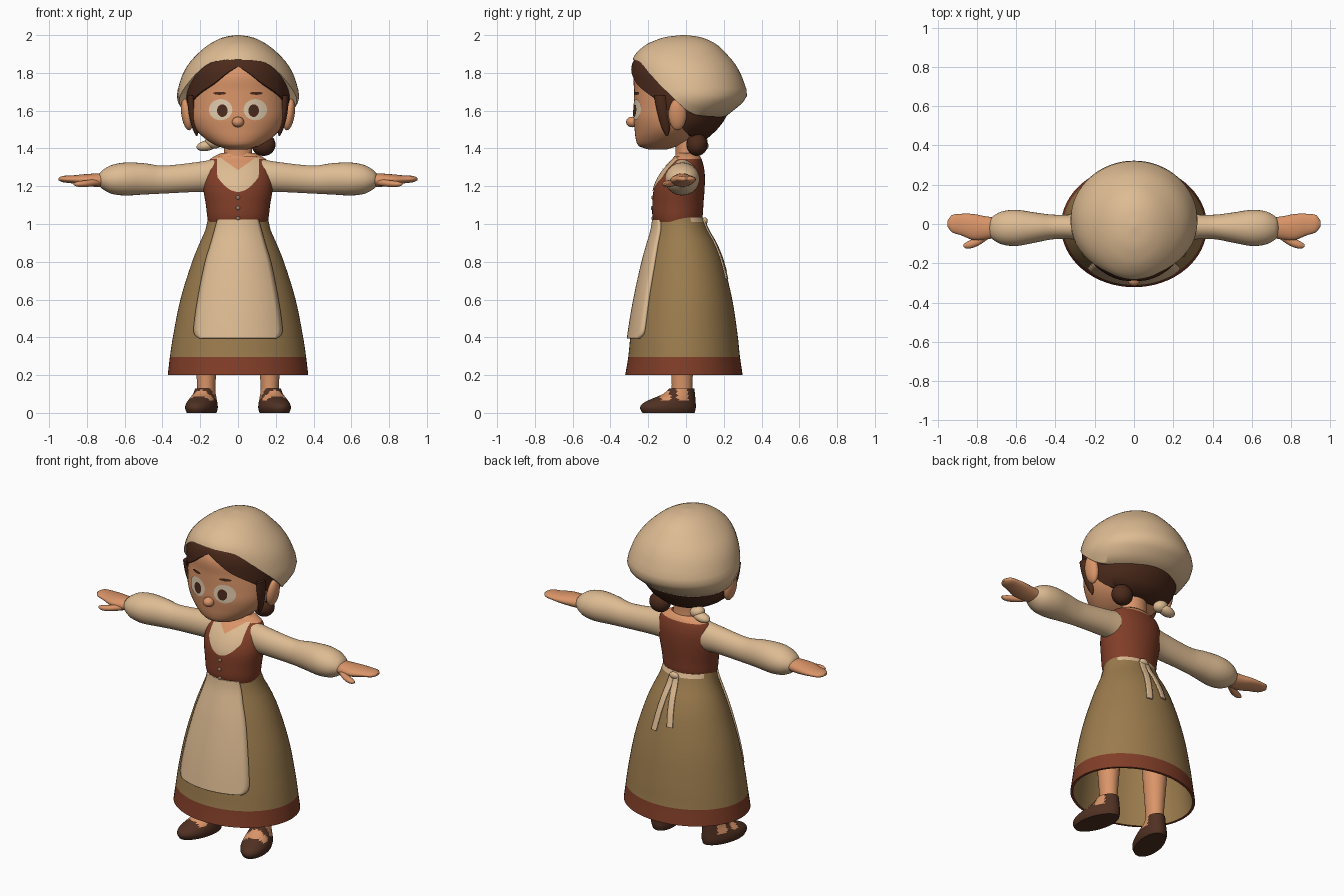
import bpy, bmesh, math
from mathutils import Vector

if "Cube" in bpy.data.objects:
    bpy.data.objects.remove(bpy.data.objects["Cube"])

COLOURS = {
    "cream_cloth": (0.73, 0.50, 0.29), "skin": (0.70, 0.30, 0.14),
    "rust_cloth": (0.22, 0.048, 0.021), "tan_cloth": (0.33, 0.20, 0.075),
    "brown_hair": (0.072, 0.023, 0.011), "shoe_leather": (0.08, 0.03, 0.016),
    "eye_white": (0.75, 0.60, 0.42), "button_grey": (0.35, 0.2, 0.12),
}
MATS = {}
for key, c in COLOURS.items():
    MATS[key] = bpy.data.materials.new(key)
    MATS[key].diffuse_color = (*c, 1)


def at(rows, t):
    """Smoothly interpolate a table whose first column is the parameter."""
    t = min(max(t, rows[0][0]), rows[-1][0])
    i = max(k for k in range(len(rows) - 1) if rows[k][0] <= t)
    a, b = rows[i], rows[i + 1]
    p, q = rows[max(i - 1, 0)], rows[min(i + 2, len(rows) - 1)]
    h = b[0] - a[0]
    s = (t - a[0]) / h
    out = []
    for k in range(1, len(a)):
        ma = (b[k] - p[k]) / (b[0] - p[0]) * h
        mb = (q[k] - a[k]) / (q[0] - a[0]) * h
        out.append((2*s**3 - 3*s*s + 1) * a[k] + (s**3 - 2*s*s + s) * ma
                   + (3*s*s - 2*s**3) * b[k] + (s**3 - s*s) * mb)
    return out


def spread(lo, hi, n):
    return [lo + (hi - lo) * i / n for i in range(n + 1)]


def finish(name, bm, mats, recalc=True):
    bmesh.ops.remove_doubles(bm, verts=bm.verts, dist=1e-5)
    if recalc:
        bmesh.ops.recalc_face_normals(bm, faces=bm.faces)
    me = bpy.data.meshes.new(name)
    bm.to_mesh(me)
    bm.free()
    for m in mats:
        me.materials.append(MATS[m])
    me.shade_smooth()
    me.set_sharp_from_angle(angle=math.radians(50))
    ob = bpy.data.objects.new(name, me)
    bpy.context.collection.objects.link(ob)
    return ob


def loft(name, rings, mats, rule=None):
    """Skin closed rings, cap both ends; rule(strip, centre) picks the material."""
    bm = bmesh.new()
    vs = [[bm.verts.new(p) for p in r] for r in rings]
    n = len(vs[0])
    for i in range(len(vs) - 1):
        for j in range(n):
            k = (j + 1) % n
            f = bm.faces.new((vs[i][j], vs[i][k], vs[i + 1][k], vs[i + 1][j]))
            if rule:
                f.material_index = rule(i, f.calc_center_median())
    bm.faces.new(vs[0][::-1])
    bm.faces.new(vs[-1])
    return finish(name, bm, mats)


# rows for upright bodies: (z, front y, back y, half width)
def ring_point(rows, z, a, shrink=0.0):
    yf, yb, rx = at(rows, z)
    return Vector(((rx - shrink) * math.sin(a),
                   (yf + yb) / 2 - ((yb - yf) / 2 - shrink) * math.cos(a), z))


def ring(rows, z, n=48, shrink=0.0, x=0.0):
    return [ring_point(rows, z, math.tau * j / n, shrink) + Vector((x, 0, 0)) for j in range(n)]


def upright(name, rows, mats, steps=20, rule=None, x=0.0):
    return loft(name, [ring(rows, z, x=x) for z in spread(rows[0][0], rows[-1][0], steps)], mats, rule)


def surface_y(rows, x, z, side=-1):
    yf, yb, rx = at(rows, z)
    return (yf + yb) / 2 + side * (yb - yf) / 2 * math.sqrt(max(0, 1 - (x / rx) ** 2))


def patch(name, rows, z0, z1, half, mat, off, mid=lambda z: 0, side=-1, thick=0.0, nu=16, nv=24):
    """A thin panel that follows the front or back of an upright body."""
    bm = bmesh.new()
    grid = []
    for v in range(nv + 1):
        z = z0 + (z1 - z0) * (1 - math.cos(math.pi * v / nv)) / 2
        xs = [mid(z) + half(z) * (2 * u / nu - 1) for u in range(nu + 1)]
        grid.append([bm.verts.new((x, surface_y(rows, x, z, side) + side * off, z)) for x in xs])
    for v in range(nv):
        for u in range(nu):
            q = (grid[v][u], grid[v][u + 1], grid[v + 1][u + 1], grid[v + 1][u])
            bm.faces.new(q if side < 0 else q[::-1])
    ob = finish(name, bm, [mat], recalc=False)
    if thick:
        mod = ob.modifiers.new("thickness", 'SOLIDIFY')
        mod.thickness, mod.offset = thick, -1


def oval(name, rows, x, z, rx, rz, mat, off):
    patch(name, rows, z - rz, z + rz, lambda h: rx * math.sqrt(max(0, 1 - ((h - z) / rz) ** 2)),
          mat, off, mid=lambda h: x, nu=8, nv=16)


def blob(name, loc, size, mat, tilt=0.0):
    bm = bmesh.new()
    bmesh.ops.create_uvsphere(bm, u_segments=20, v_segments=12, radius=1)
    ob = finish(name, bm, [mat])
    ob.location, ob.scale, ob.rotation_euler = loc, size, (0, tilt, 0)


def limb(name, rows, mat, s, steps=24, n=24):
    """Loft along x; rows are (x, y, z, y radius, z radius)."""
    rings = []
    for x in spread(rows[0][0], rows[-1][0], steps):
        y, z, ry, rz = at(rows, x)
        rings.append([(s * x, y + ry * math.cos(math.tau * j / n), z + rz * math.sin(math.tau * j / n))
                      for j in range(n)])
    loft(name, rings, [mat])


def dome(name, rows, rim, mat, n=64, steps=18):
    """Cap whose lower edge height varies with the angle from the front."""
    top, rings = rows[-1][0], []
    for i in range(steps + 1):
        t, r = math.sin(math.pi / 2 * i / steps), []
        for j in range(n):
            a = math.tau * j / n
            low = at(rim, math.degrees(min(a, math.tau - a)))[0]
            r.append(ring_point(rows, low + (top - low) * t, a))
        rings.append(r)
    inner = [Vector((p.x * 0.4, p.y * 0.4, p.z)) for p in rings[0]]
    loft(name, [inner] + rings, [mat])


# Skirt with lining and coloured hem
SKIRT = [(.2, -.322, .30, .372), (.3, -.305, .285, .36), (.4, -.295, .275, .345), (.6, -.262, .245, .305),
         (.8, -.218, .195, .243), (.9, -.19, .155, .203), (.97, -.17, .115, .172), (1.035, -.16, .088, .158)]
outer = [.2, .23, .26] + spread(.295, 1.01, 16) + [1.035]
lining = spread(.95, .2, 12)
loft("skirt", [ring(SKIRT, z, 64, .015) for z in lining] + [ring(SKIRT, z, 64) for z in outer],
     ["tan_cloth", "rust_cloth", "cream_cloth"],
     lambda i, c: 0 if i < 12 else 1 if c.z < .295 else 2 if c.z > 1.01 and c.y > .02 else 0)

# Apron and its tied ribbons
APRON = [(.395, .205), (.41, .228), (.44, .236), (.6, .215), (.8, .175), (.9, .145), (1.025, .11)]
patch("apron", SKIRT, .395, 1.025, lambda z: at(APRON, z)[0], "cream_cloth", .018, thick=.02)
for s in (1, -1):
    patch("apron_ribbon", SKIRT, .73 - .02 * s, 1.02, lambda z: .018, "cream_cloth", .008,
          mid=lambda z: .012 + s * (.012 + .14 * (1.02 - z)), side=1, thick=.008, nu=4)
blob("apron_knot", (.012, .10, 1.015), (.03, .015, .02), "cream_cloth")

# Bodice, blouse front and neckline
BODICE = [(1.01, -.17, .08, .157), (1.04, -.178, .088, .163), (1.1, -.178, .092, .17), (1.18, -.172, .098, .183),
          (1.23, -.155, .10, .185), (1.28, -.125, .098, .18), (1.32, -.09, .09, .166), (1.35, -.06, .08, .14),
          (1.375, -.05, .06, .09)]
upright("bodice", BODICE, ["rust_cloth", "skin"], 24, lambda i, c: int(c.z > 1.352))
patch("blouse_front", BODICE, 1.17, 1.35, lambda z: .11 * math.sqrt(min(1, (z - 1.17) / .08 + 1e-9)),
      "cream_cloth", .004)
patch("neckline_skin", BODICE, 1.285, 1.36, lambda z: (z - 1.285) * 1.4, "skin", .008)
for z in (1.14, 1.085, 1.03):
    blob("button", (0, surface_y(BODICE, 0, z), z), (.011, .007, .011), "button_grey")
upright("neck", [(1.32, -.06, .07, .085), (1.38, -.055, .06, .075), (1.46, -.06, .06, .075)], ["skin"], 8)

# Head
HEAD = [(1.395, -.2, -.1, .05), (1.41, -.248, -.05, .105), (1.45, -.266, .03, .172), (1.5, -.272, .08, .222),
        (1.56, -.278, .12, .25), (1.62, -.276, .16, .26), (1.7, -.275, .2, .26), (1.8, -.272, .21, .24),
        (1.9, -.2, .16, .16)]
upright("head", HEAD, ["skin"], 32)
blob("nose", (0, -.285, 1.54), (.032, .032, .028), "skin")
for s in (1, -1):
    oval("eye_white", HEAD, s * .092, 1.605, .062, .056, "eye_white", .004)
    oval("iris", HEAD, s * .083, 1.6, .028, .033, "brown_hair", .007)
    oval("eyebrow", HEAD, s * .097, 1.692, .034, .008, "brown_hair", .005)
    blob("ear", (s * .27, -.045, 1.58), (.03, .048, .085), "skin", s * .15)

# Hair, side locks and bun
HAIR = [(1.45, -.2, .11, .17), (1.5, -.24, .165, .235), (1.57, -.275, .215, .262), (1.65, -.288, .24, .275),
        (1.75, -.293, .25, .278), (1.82, -.291, .24, .265), (1.88, -.262, .22, .22), (1.95, -.12, .1, .1)]
dome("hair", HAIR, [(0, 1.835), (12, 1.80), (27, 1.745), (50, 1.685), (65, 1.64), (80, 1.58), (100, 1.49),
                    (130, 1.455), (180, 1.45)], "brown_hair")
LOCK = [(1.465, -.105, -.098, .004), (1.5, -.125, -.085, .014), (1.58, -.15, -.09, .02), (1.68, -.17, -.1, .02)]
for s in (1, -1):
    rings = []
    for z in spread(1.465, 1.68, 12):
        x = .218 + .03 * math.sin((z - 1.465) / .215 * math.pi / 2)
        rings.append(ring(LOCK, z, 16, x=s * x))
    loft("side_lock", rings, ["brown_hair"])
blob("hair_bun", (.135, .058, 1.42), (.064, .056, .06), "brown_hair")

# Bonnet and its cloth knot
BONNET = [(1.56, -.24, .20, .265), (1.6, -.255, .25, .292), (1.65, -.278, .308, .32), (1.69, -.288, .324, .323),
          (1.75, -.293, .307, .308), (1.8, -.292, .287, .29), (1.85, -.288, .258, .26), (1.9, -.267, .215, .215),
          (1.95, -.21, .163, .155), (1.98, -.142, .105, .1), (1.992, -.095, .065, .062), (2.0, -.025, .0, .012)]
dome("bonnet", BONNET, [(0, 1.87), (20, 1.866), (38, 1.845), (58, 1.75), (75, 1.66), (90, 1.605), (110, 1.575),
                        (180, 1.565)], "cream_cloth")
blob("bonnet_knot", (-.13, .075, 1.435), (.045, .04, .035), "cream_cloth", .3)
blob("bonnet_knot_tail", (-.165, .085, 1.415), (.055, .035, .028), "cream_cloth", -.2)

# Arms, hands, legs and shoes
SLEEVE = [(.12, -.01, 1.255, .07, .09), (.2, -.015, 1.25, .068, .08), (.4, -.015, 1.235, .062, .074),
          (.5, -.018, 1.239, .076, .083), (.6, -.02, 1.238, .092, .087), (.67, -.02, 1.236, .085, .076),
          (.71, -.02, 1.235, .066, .055), (.735, -.02, 1.234, .045, .034)]
HAND = [(.7, -.018, 1.233, .05, .036), (.76, -.02, 1.232, .06, .035), (.82, -.015, 1.234, .066, .029),
        (.88, -.003, 1.236, .055, .021), (.93, .002, 1.238, .042, .016), (.95, .002, 1.238, .015, .006)]
THUMB = [(.74, -.055, 1.222, .02, .018), (.8, -.09, 1.214, .023, .018), (.85, -.108, 1.211, .018, .014),
         (.87, -.11, 1.211, .006, .005)]
LEG = [(.04, -.08, .035, .05), (.12, -.075, .033, .047), (.2, -.078, .036, .052), (.4, -.09, .05, .068),
       (.7, -.1, .06, .085)]
SHOE = [(0, -.238, .046, .072), (.025, -.25, .052, .08), (.05, -.236, .052, .077), (.075, -.185, .05, .068),
        (.1, -.125, .048, .058), (.13, -.09, .044, .052)]


def shoe_rule(i, c):
    strap = -.1 < c.y < -.065
    return int(c.z > .068 and -.15 < c.y < -.005 and not strap)


for s in (1, -1):
    limb("sleeve", SLEEVE, "cream_cloth", s, 32, 32)
    limb("hand", HAND, "skin", s)
    limb("thumb", THUMB, "skin", s, 10, 14)
    upright("leg", LEG, ["skin"], 12, x=s * .168)
    shoe = upright("shoe", SHOE, ["shoe_leather", "skin"], 18, shoe_rule)
    shoe.location.x = s * .168
    shoe.rotation_euler.z = s * math.radians(15)

for m in bpy.data.materials:
    if m.users and not m.is_grease_pencil:
        m.use_nodes = True
        m.node_tree.nodes["Principled BSDF"].inputs["Base Color"].default_value = m.diffuse_color
